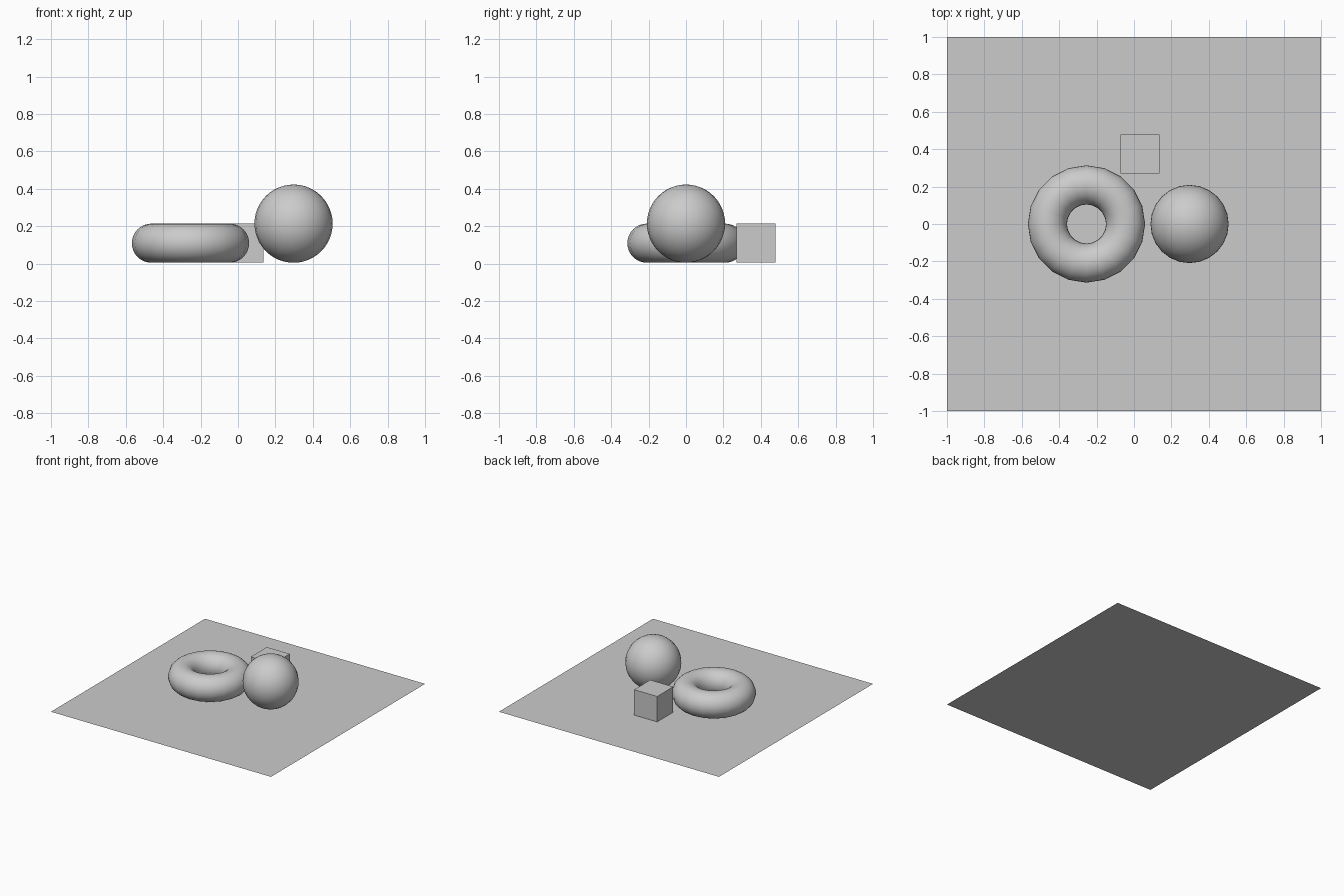
import bpy

if "Cube" in bpy.data.objects:
    bpy.data.objects.remove(bpy.data.objects["Cube"])

SIZE = 0.209          # common height of cube and ring
LIFT = 0.005          # small gap above the floor


def finish(name, smooth=False):
    obj = bpy.context.object
    obj.name = name
    if smooth:
        bpy.ops.object.shade_smooth()
    return obj


# floor
bpy.ops.mesh.primitive_plane_add(size=2, location=(0, 0, 0))
finish("floor")

# ring lying flat
bpy.ops.mesh.primitive_torus_add(
    location=(-0.254, 0, LIFT + SIZE / 2), major_radius=SIZE,
    minor_radius=SIZE / 2, major_segments=20, minor_segments=32)
finish("ring", True)

# ball
bpy.ops.mesh.primitive_uv_sphere_add(
    radius=SIZE, segments=24, ring_count=24, location=(0.297, 0, LIFT + SIZE))
finish("ball", True)

# cube behind
bpy.ops.mesh.primitive_cube_add(size=SIZE, location=(0.031, 0.375, LIFT + SIZE / 2))
finish("cube")
